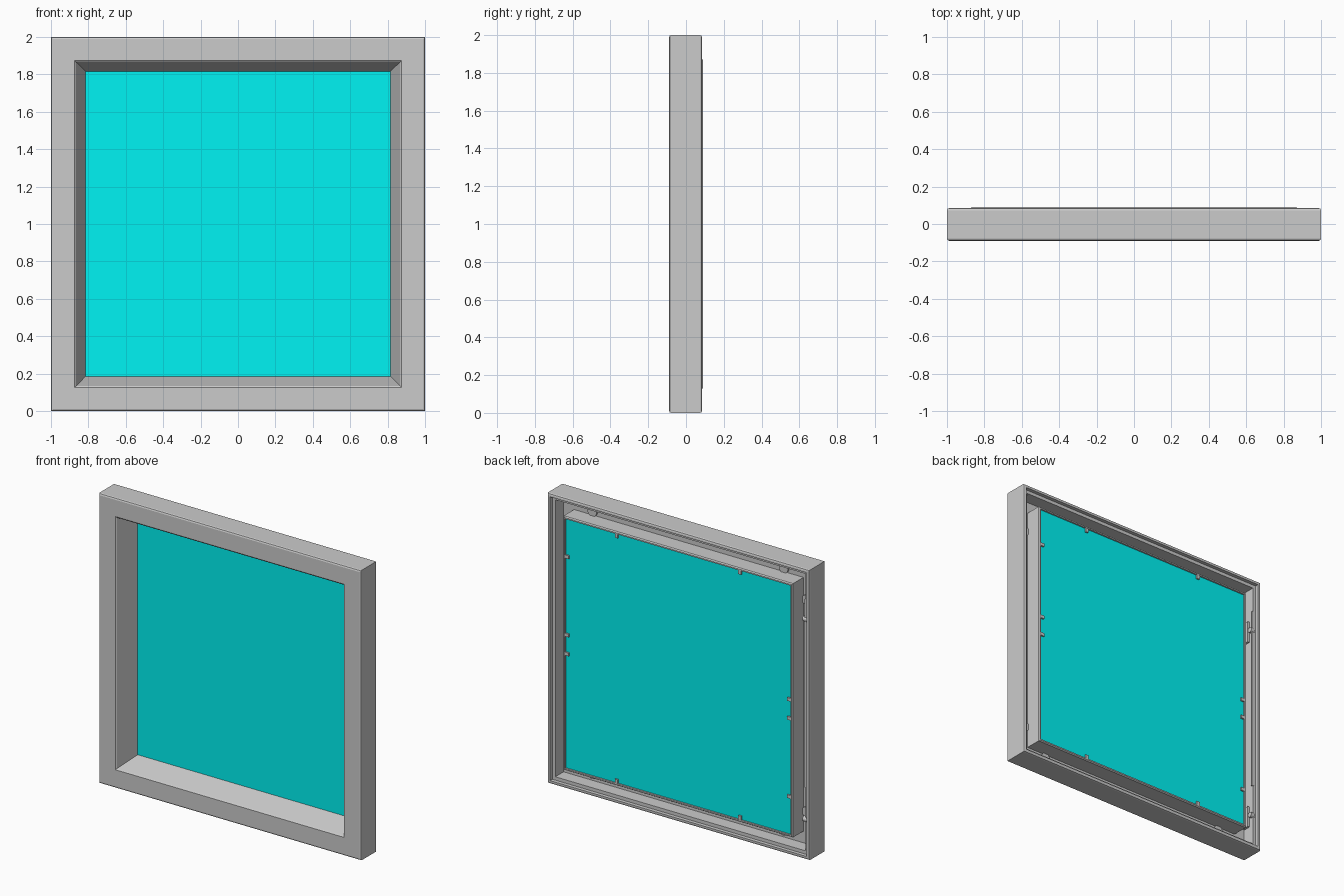
import bpy, bmesh, math
from mathutils import Vector

if "Cube" in bpy.data.objects:
    bpy.data.objects.remove(bpy.data.objects["Cube"])


def finish(name, bm, mat=None):
    bmesh.ops.recalc_face_normals(bm, faces=bm.faces)
    me = bpy.data.meshes.new(name)
    bm.to_mesh(me)
    bm.free()
    ob = bpy.data.objects.new(name, me)
    bpy.context.collection.objects.link(ob)
    if mat:
        me.materials.append(mat)
    return ob


def square_loft(name, profile):
    """Sweep a closed (half-extent, y) profile round a mitred square."""
    bm = bmesh.new()
    rings = [[bm.verts.new((sx * r, y, 1 + sz * r)) for r, y in profile]
             for sx, sz in ((-1, -1), (1, -1), (1, 1), (-1, 1))]
    n = len(profile)
    for i in range(4):
        a, b = rings[i], rings[(i + 1) % 4]
        for j in range(n):
            k = (j + 1) % n
            bm.faces.new((a[j], a[k], b[k], b[j]))
    return finish(name, bm)


def box(name, centre, size, mat=None):
    bm = bmesh.new()
    bmesh.ops.create_cube(bm, size=1)
    for v in bm.verts:
        v.co = Vector(centre) + Vector([c * s for c, s in zip(v.co, size)])
    return finish(name, bm, mat)


def disc(name, centre, radius, depth, axis='Y'):
    bm = bmesh.new()
    bmesh.ops.create_cone(bm, cap_ends=True, segments=20, radius1=radius,
                          radius2=radius, depth=depth)
    for v in bm.verts:
        x, y, z = v.co
        v.co = Vector(centre) + (Vector((x, z, y)) if axis == 'Y' else Vector((z, x, y)))
    ob = finish(name, bm)
    for p in ob.data.polygons:
        p.use_smooth = len(p.vertices) == 4
    return ob


cyan = bpy.data.materials.new("cyan_glass")
cyan.diffuse_color = (0.0, 0.9, 0.9, 1)
cyan.use_nodes = True
cyan.node_tree.nodes["Principled BSDF"].inputs["Base Color"].default_value = cyan.diffuse_color

# Frame: outer shell, stepped rear channel, inner wall with glass rebate, sloped reveal
square_loft("window_frame", [
    (0.873, -0.09), (0.988, -0.09), (0.997, -0.086), (1.0, -0.078),
    (1.0, 0.073), (0.997, 0.082), (0.988, 0.085), (0.978, 0.085),
    (0.978, 0.06), (0.955, 0.06), (0.955, -0.03),
    (0.875, -0.03), (0.875, 0.082), (0.869, 0.09), (0.86, 0.09),
    (0.86, 0.07), (0.815, 0.07), (0.865, -0.083)])

# Glass pane seated in the rebate
box("glass_pane", (0, 0.074, 1), (1.72, 0.008, 1.72), cyan)

# Small glazing clips around the pane
for x in (-0.47, 0.47):
    for z in (0.15, 1.85):
        box("glazing_clip", (x, 0.083, z), (0.022, 0.012, 0.035))
for x, heights in ((0.85, (1.60, 1.06, 0.93)), (-0.85, (1.07, 0.94, 0.40))):
    for z in heights:
        box("glazing_clip", (x, 0.083, z), (0.035, 0.012, 0.022))

# Round fixings on the channel floor
for s in (-1, 1):
    for t in (-0.73, 0.73):
        disc("channel_fixing", (t, -0.026, 1 + s * 0.905), 0.035, 0.016)
        disc("channel_fixing", (s * 0.905, -0.026, 1 + t), 0.035, 0.016)

# Hinge strip and pins inside the left outer wall
box("hinge_strip", (-0.962, 0.055, 1.13), (0.03, 0.012, 1.3))
for z in (0.26, 1.64):
    disc("hinge_pin", (-0.95, 0.05, z), 0.018, 0.03, 'X')
    box("hinge_plate", (-0.948, 0.0, z), (0.016, 0.05, 0.15))
